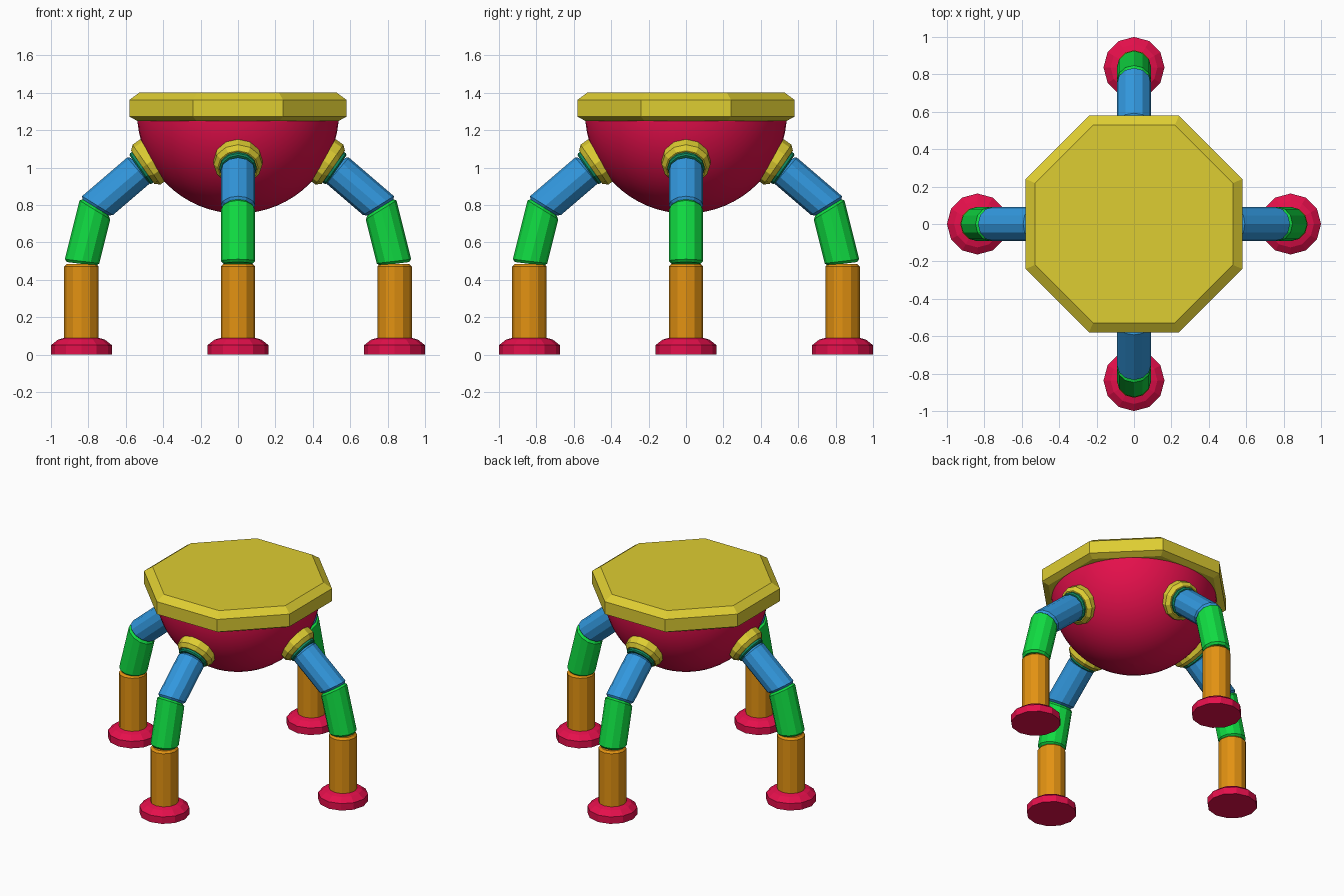
import bpy, bmesh, math
from mathutils import Vector, Matrix

if "Cube" in bpy.data.objects:
    bpy.data.objects.remove(bpy.data.objects["Cube"])


def srgb(r, g, b):
    f = lambda c: c / 12.92 if c <= 0.04045 else ((c + 0.055) / 1.055) ** 2.4
    return (f(r / 255), f(g / 255), f(b / 255), 1)


def material(name, *rgb):
    m = bpy.data.materials.new(name)
    m.diffuse_color = srgb(*rgb)
    m.use_nodes = True
    m.node_tree.nodes["Principled BSDF"].inputs["Base Color"].default_value = m.diffuse_color
    return m


YELLOW = material("yellow", 222, 205, 50)
RED = material("crimson", 228, 15, 75)
BLUE = material("blue", 50, 152, 222)
GREEN = material("green", 16, 220, 66)
ORANGE = material("orange", 226, 146, 18)
TEAL = material("teal", 16, 140, 98)


def loft(name, mat, stations, sides, turn=0.0, phase=0.0, smooth=False):
    """Loft rings in the x-z plane. Station: (centre, axis, cut normal, radius)."""
    bm = bmesh.new()
    spin = Matrix.Rotation(turn, 3, 'Z')
    rings = []
    for c, d, n, r in stations:
        c, d, n = Vector(c), Vector(d).normalized(), Vector(n).normalized()
        v = Vector((0, 1, 0))
        u = v.cross(d)
        ring = []
        for i in range(sides):
            a = 2 * math.pi * i / sides + phase
            off = (u * math.cos(a) + v * math.sin(a)) * r
            off -= d * (off.dot(n) / d.dot(n))      # slide onto the mitre plane
            ring.append(bm.verts.new(spin @ (c + off)))
        rings.append(ring)
    for a, b in zip(rings, rings[1:]):
        for i in range(sides):
            j = (i + 1) % sides
            bm.faces.new((a[i], a[j], b[j], b[i]))
    bm.faces.new(rings[0])
    bm.faces.new(rings[-1])
    bmesh.ops.recalc_face_normals(bm, faces=bm.faces)
    for f in bm.faces:
        f.smooth = smooth and len(f.verts) == 4
    me = bpy.data.meshes.new(name)
    bm.to_mesh(me)
    bm.free()
    me.materials.append(mat)
    ob = bpy.data.objects.new(name, me)
    bpy.context.collection.objects.link(ob)
    return ob


def turned(profile, origin=(0, 0, 0), axis=(0, 0, 1)):
    """Stations for a straight turned part from (distance, radius) pairs."""
    o, d = Vector(origin), Vector(axis).normalized()
    return [(o + d * t, d, d, r) for t, r in profile]


def tube(p, q, n0, n1, r=0.092, bevel=0.014):
    """Stations for a tube with bevelled, mitred ends."""
    p, q = Vector(p), Vector(q)
    d = (q - p).normalized()
    return [(p, d, n0, r - bevel), (p + d * bevel, d, n0, r),
            (q - d * bevel, d, n1, r), (q, d, n1, r - bevel)]


# Octagonal top plate with chamfered rims
k = 1 / math.cos(math.pi / 8)
loft("top_plate", YELLOW,
     turned([(1.25, 0.54 * k), (1.272, 0.58 * k), (1.362, 0.58 * k), (1.40, 0.528 * k)]),
     8, phase=math.pi / 8)

# Smooth half-sphere body under the plate
R, CZ = 0.54, 1.294
bowl = [(CZ - R * math.cos(a), R * math.sin(a))
        for a in (math.pi / 2 * i / 16 for i in range(1, 17))]
bowl.insert(0, (CZ - R, 0.004))
loft("bowl_body", RED, turned(bowl), 48, smooth=True)

# Four identical legs
down = Vector((0, 0, -1))
tilt = math.radians(35)
socket, out = Vector((0.473, 0, 1.027)), Vector((math.cos(tilt), 0, -math.sin(tilt)))
hip = socket + out * 0.06
knee, ankle = Vector((0.762, 0, 0.787)), Vector((0.837, 0, 0.485))
d1, d2 = (knee - hip).normalized(), (ankle - knee).normalized()
mitre = d1 + d2

for side, turn in (("right", 0), ("back", 90), ("left", 180), ("front", 270)):
    t = math.radians(turn)
    # Socket ring and collar on the body
    loft(side + "_socket_ring", YELLOW,
         turned([(-0.06, 0.115), (-0.03, 0.13), (0.02, 0.13), (0.045, 0.108)], socket, out), 12, t)
    loft(side + "_socket_collar", TEAL,
         turned([(0, 0.1), (0.058, 0.1), (0.066, 0.092)], socket, out), 12, t)
    # Upper, middle and lower leg tubes
    loft(side + "_upper_leg", BLUE, tube(hip, knee, d1, mitre), 12, t)
    loft(side + "_middle_leg", GREEN, tube(knee, ankle, mitre, d2 + down), 12, t)
    loft(side + "_lower_leg", ORANGE, tube(ankle, (0.837, 0, 0.07), down, down), 12, t)
    # Foot pad
    loft(side + "_foot", RED,
         turned([(0, 0.163), (0.05, 0.163), (0.08, 0.125), (0.09, 0.09)], (0.837, 0, 0)), 12, t)
